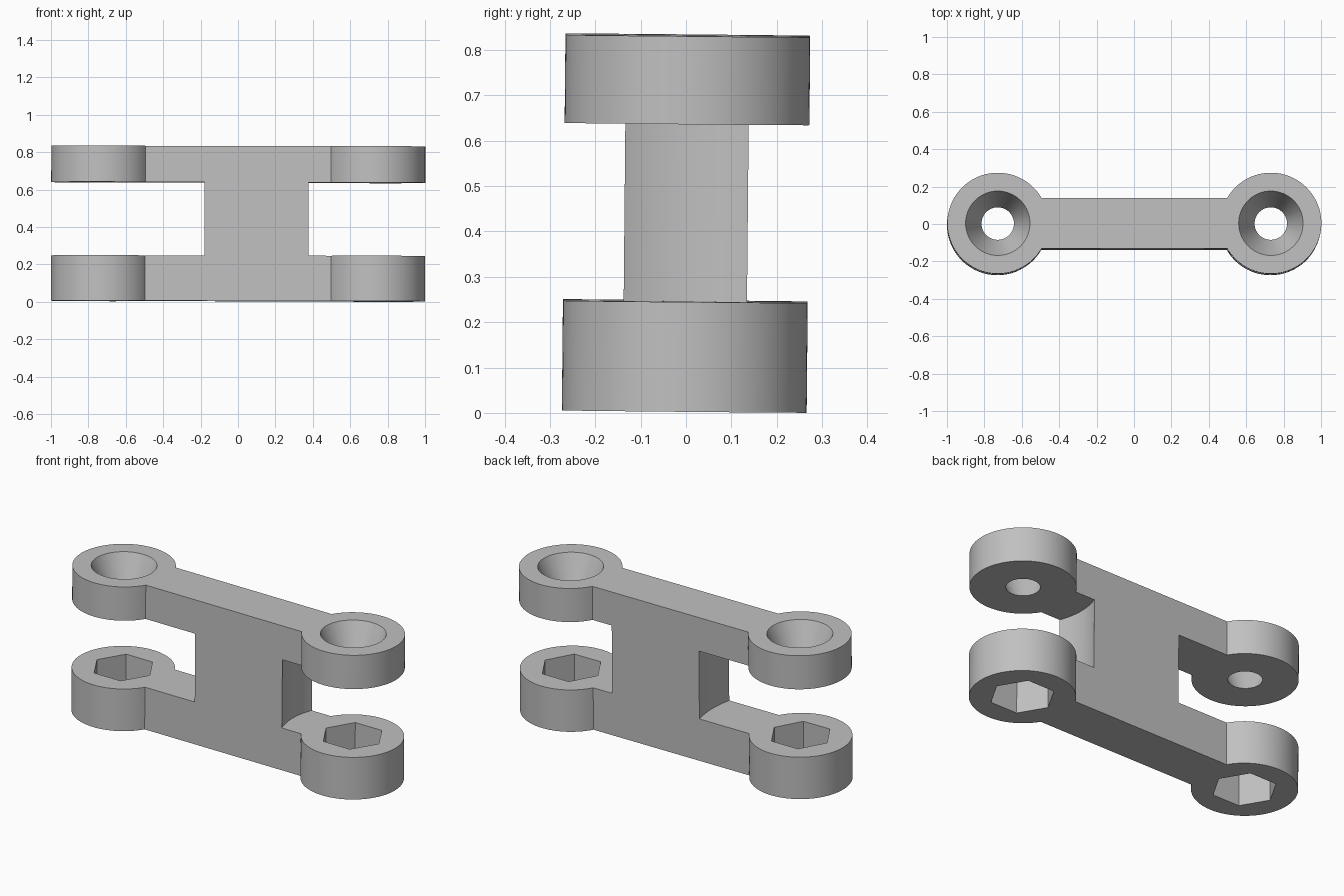
import bpy
import bmesh
from math import pi, cos, sin, asin, hypot
from mathutils import Matrix

cube = bpy.data.objects.get("Cube")
if cube:
    bpy.data.objects.remove(cube, do_unlink=True)

HOLE_X = 0.73            # distance of each hole axis from the middle
BOSS_R = 0.27            # radius of the round ends
BAR_HALF = 0.136         # half thickness of the web
GAP_LOW, GAP_HIGH, TOP = 0.242, 0.634, 0.828

grey = bpy.data.materials.new("light_grey")
grey.use_nodes = True
colour = (0.53, 0.53, 0.53, 1)
grey.diffuse_color = colour
grey.node_tree.nodes["Principled BSDF"].inputs["Base Color"].default_value = colour


def add_object(name, bm):
    mesh = bpy.data.meshes.new(name)
    bm.to_mesh(mesh)
    bm.free()
    mesh.materials.append(grey)
    obj = bpy.data.objects.new(name, mesh)
    bpy.context.collection.objects.link(obj)
    return obj


def frustum(name, x, z0, z1, r0, r1, sides):
    bm = bmesh.new()
    bmesh.ops.create_cone(bm, cap_ends=True, segments=sides, radius1=r0, radius2=r1,
                          depth=z1 - z0)
    # Put a corner on the x axis
    first = max(bm.verts, key=lambda v: v.co.x)
    turn = Matrix.Rotation(-first.co.to_2d().angle_signed((1, 0)) if sides > 6 else 0, 4, "Z")
    if sides == 6 and abs(first.co.y) > 0.01:
        turn = Matrix.Rotation(pi / 6, 4, "Z")
    bm.transform(Matrix.Translation((x, 0, (z0 + z1) / 2)) @ turn)
    obj = add_object(name, bm)
    obj.hide_render = True
    return obj


# Dumbbell outline, extruded to the full height
bm = bmesh.new()
start = asin(BAR_HALF / BOSS_R)
steps = 72
outline = []
for side in (1, -1):
    for i in range(steps + 1):
        a = -pi + start + (2 * pi - 2 * start) * i / steps
        outline.append(bm.verts.new((side * (HOLE_X + BOSS_R * cos(a)),
                                     side * BOSS_R * sin(a), 0)))
base = bm.faces.new(outline)
top = bmesh.ops.extrude_face_region(bm, geom=[base])
bmesh.ops.translate(bm, vec=(0, 0, TOP),
                    verts=[g for g in top["geom"] if isinstance(g, bmesh.types.BMVert)])
bmesh.ops.recalc_face_normals(bm, faces=bm.faces)
link = add_object("double_link_body", bm)

# Cutters: round gap, hexagonal nut pocket and conical screw seat at each end
cutters = []
for side, web_edge in ((-1, 0.18), (1, 0.375)):
    x = side * HOLE_X
    gap_r = hypot(HOLE_X - web_edge, BAR_HALF)
    cutters.append(frustum("gap_cutter", x, GAP_LOW, GAP_HIGH, gap_r, gap_r, 128))
    cutters.append(frustum("nut_cutter", x, -0.1, 0.35, 0.168, 0.168, 6))
    cutters.append(frustum("screw_cutter", x, GAP_HIGH - 0.02, TOP + 0.02, 0.078, 0.181, 64))

bpy.ops.object.select_all(action="DESELECT")
bpy.context.view_layer.objects.active = link
link.select_set(True)
for cutter in cutters:
    mod = link.modifiers.new("cut", "BOOLEAN")
    mod.operation = "DIFFERENCE"
    mod.solver = "EXACT"
    mod.object = cutter
    bpy.ops.object.modifier_apply(modifier=mod.name)
for cutter in cutters:
    bpy.data.objects.remove(cutter, do_unlink=True)

# The part leans very slightly
lean = Matrix.Rotation(0.0022, 4, "Y") @ Matrix.Rotation(-0.0095, 4, "X")
link.data.transform(Matrix.Translation((0, -0.0038, 0.0045)) @ lean)
bpy.ops.object.shade_smooth_by_angle(angle=pi / 6)
